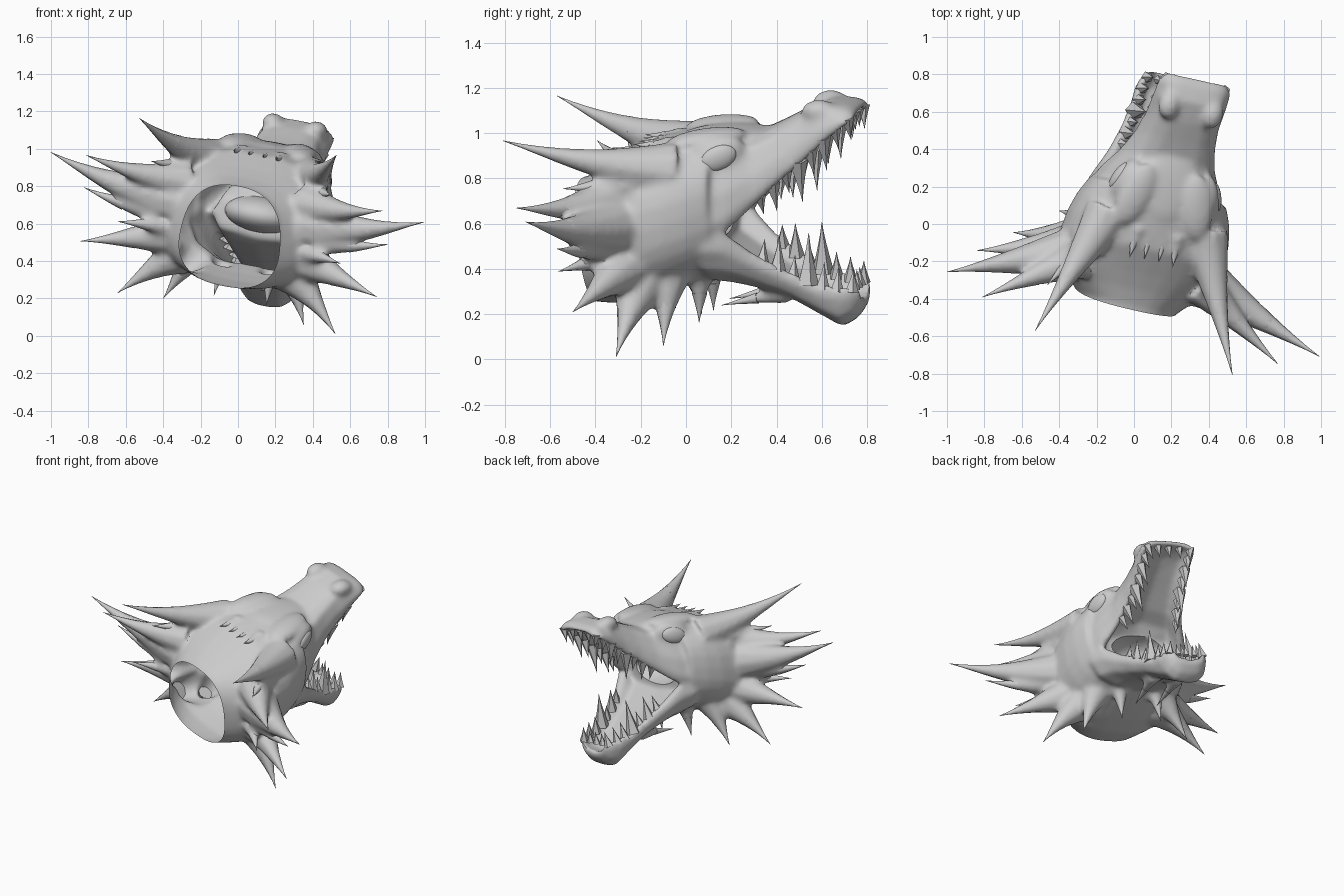
import bpy, bmesh, math
from mathutils import Vector, Matrix

if bpy.data.objects.get("Cube"):
    bpy.data.objects.remove(bpy.data.objects["Cube"], do_unlink=True)

GREY = (0.6, 0.6, 0.6, 1)
mat = bpy.data.materials.new("plain grey")
mat.use_nodes = True
mat.diffuse_color = GREY
mat.node_tree.nodes["Principled BSDF"].inputs["Base Color"].default_value = GREY

# Head frame: side, forward and up axes of the turned and tilted head
SIDE = Vector((0.958, -0.217, -0.18)).normalized()
FORWARD = Vector((0.221, 0.975, 0)).normalized()
UP = SIDE.cross(FORWARD)


def pose(obj):
    for v in obj.data.vertices:
        s, f, u = v.co
        v.co = SIDE * (s - 0.043) + FORWARD * f + UP * u


def make(name, bm):
    bmesh.ops.recalc_face_normals(bm, faces=bm.faces[:])
    mesh = bpy.data.meshes.new(name)
    bm.to_mesh(mesh)
    bm.free()
    obj = bpy.data.objects.new(name, mesh)
    bpy.context.collection.objects.link(obj)
    mesh.materials.append(mat)
    return obj


def smooth(obj, angle):
    bpy.ops.object.select_all(action="DESELECT")
    obj.select_set(True)
    bpy.context.view_layer.objects.active = obj
    bpy.ops.object.shade_smooth_by_angle(angle=math.radians(angle))


def loft(bm, rings):
    rows = [[bm.verts.new(p) for p in ring] for ring in rings]
    n = len(rows[0])
    for a, b in zip(rows, rows[1:]):
        for i in range(n):
            j = (i + 1) % n
            bm.faces.new((a[i], a[j], b[j], b[i]))
    bm.faces.new(rows[0])
    bm.faces.new(rows[-1][::-1])


def ball(bm, center, radii, tilt=0.0, turn=0.0):
    m = (Matrix.Translation(center) @ Matrix.Rotation(turn, 4, "Z")
         @ Matrix.Rotation(tilt, 4, "X") @ Matrix.Diagonal((*radii, 1)))
    bmesh.ops.create_uvsphere(bm, u_segments=24, v_segments=14, radius=1, matrix=m)


def spike(bm, base, tip, r, sides=8, droop=0.0, start=0.0, end=1.0):
    """Tapered horn with a slightly sagging middle, built between start and end."""
    a, b = Vector(base), Vector(tip)
    q = (b - a).to_track_quat("Z", "Y")
    rings = []
    for k in range(6):
        t = start + (end - start) * k / 5
        c = a.lerp(b, t) - Vector((0, 0, droop * math.sin(math.pi * t)))
        rad = r * (1 - t) ** 1.25 + 0.001
        rings.append([c + q @ Vector((rad * math.cos(x), rad * math.sin(x), 0))
                      for x in (math.tau * i / sides for i in range(sides))])
    loft(bm, rings)


def both(point):
    return [(s * point[0], point[1], point[2]) for s in (1, -1)]


def oval(f, w, low, high, n=32, power=0.82):
    ring = []
    for i in range(n):
        c, s = math.cos(math.tau * i / n), math.sin(math.tau * i / n)
        ring.append((w * math.copysign(abs(c) ** power, c), f,
                     (low + high) / 2 + (high - low) / 2 * math.copysign(abs(s) ** power, s)))
    return ring


def mirror_ring(f, half):
    """Closed ring from a half outline that starts and ends on the middle."""
    return ([(s, f, u) for s, u in half]
            + [(-s, f, u) for s, u in reversed(half[1:-1])])


def hollow(f):
    """How far the palate and mouth floor are sunk at this depth."""
    return max(0.0, min(1.0, (f - 0.05) / 0.2))


skin = bmesh.new()

# Skull and cheeks: forward, half width, bottom, top
loft(skin, [oval(*r) for r in [
    (-0.52, 0.245, 0.27, 0.79), (-0.43, 0.26, 0.265, 0.81), (-0.34, 0.345, 0.26, 0.85),
    (-0.25, 0.42, 0.26, 0.90), (-0.12, 0.45, 0.29, 0.98), (0.0, 0.44, 0.33, 1.01),
    (0.1, 0.415, 0.37, 1.03), (0.2, 0.37, 0.42, 1.03)]])

# Upper jaw: forward, half width, lip height, top height
upper = [(0.02, 0.30, 0.60, 0.97), (0.17, 0.365, 0.57, 1.02), (0.27, 0.325, 0.62, 1.02),
         (0.37, 0.265, 0.71, 1.02), (0.48, 0.225, 0.81, 1.07), (0.59, 0.205, 0.90, 1.125),
         (0.70, 0.205, 1.00, 1.165), (0.79, 0.205, 1.07, 1.155), (0.835, 0.17, 1.09, 1.13)]
rings = []
for f, w, lip, top in upper:
    h = top - lip
    d = hollow(f)
    rings.append(mirror_ring(f, [
        (0, top), (w * 0.45, top - h * 0.02), (w * 0.74, top - h * 0.14), (w * 0.95, lip + h * 0.45),
        (w, lip + h * 0.15), (w * 0.94, lip), (w * 0.8, lip + h * 0.05 * d),
        (w * 0.65, lip + h * 0.38 * d), (0, lip + h * 0.5 * d)]))
loft(skin, rings)

# Lower jaw: forward, half width, bottom height, lip height
lower = [(0.02, 0.30, 0.40, 0.62), (0.17, 0.365, 0.37, 0.62), (0.26, 0.325, 0.355, 0.61),
         (0.36, 0.27, 0.33, 0.52), (0.5, 0.215, 0.28, 0.43), (0.63, 0.18, 0.20, 0.365),
         (0.72, 0.17, 0.145, 0.35), (0.78, 0.15, 0.18, 0.345), (0.82, 0.11, 0.24, 0.32)]
rings = []
for f, w, low, lip in lower:
    h = lip - low
    d = hollow(f)
    rings.append(mirror_ring(f, [
        (0, low), (w * 0.5, low + h * 0.04), (w * 0.85, low + h * 0.3), (w, low + h * 0.7),
        (w * 0.97, lip), (w * 0.8, lip - h * 0.04 * d), (w * 0.62, lip - h * 0.4 * d),
        (0, lip - h * 0.5 * d)]))
loft(skin, rings)

# Brows, eye sockets, nostrils and nose ridge
for side in (1, -1):
    ball(skin, (side * 0.17, 0.16, 1.015), (0.09, 0.18, 0.045), 0.1, side * 0.25)
    ball(skin, (side * 0.24, 0.225, 0.95), (0.05, 0.13, 0.08), 0.35, side * 0.35)
    ball(skin, (side * 0.12, 0.665, 1.13), (0.06, 0.08, 0.05))
ball(skin, (0, 0.24, 1.015), (0.15, 0.2, 0.03))

# Horns, side frill and chin spikes: base, tip, base radius, sag
spikes = [
    ((0.27, 0.02, 0.89), (0.55, -0.673, 1.075), 0.125, 0.025),
    ((0.36, -0.22, 0.66), (1.04, -0.472, 0.80), 0.14, 0.03),
    ((0.45, -0.27, 0.60), (0.847, -0.379, 0.644), 0.08, 0.02),
    ((0.34, -0.24, 0.77), (0.825, -0.561, 0.823), 0.11, 0.02),
    ((0.34, -0.18, 0.48), (0.825, -0.324, 0.356), 0.12, 0),
    ((0.36, -0.25, 0.52), (0.62, -0.43, 0.50), 0.07, 0),
    ((0.28, -0.13, 0.40), (0.608, -0.187, 0.113), 0.13, -0.02),
    ((0.25, -0.02, 0.41), (0.391, -0.02, 0.124), 0.10, -0.01),
    ((0.13, 0.1, 0.42), (0.146, 0.09, 0.185), 0.07, 0),
    ((0.34, -0.16, 0.84), (0.50, -0.42, 0.85), 0.08, 0),
    ((0.09, 0.48, 0.31), (0.08, 0.18, 0.25), 0.05, 0),
    ((0.11, -0.02, 0.965), (0.12, -0.18, 0.98), 0.05, 0),
    ((0.04, -0.02, 0.965), (0.04, -0.17, 0.98), 0.04, 0)]
horns = bmesh.new()
for base, tip, r, droop in spikes:
    for a, b in zip(both(base), both(tip)):
        spike(skin, a, b, r * 1.05, 10, droop, 0, 0.6)
        spike(horns, a, b, r, 8, droop, 0.45, 1)

# Fuse the skin, hollow the throat and open the neck
head = make("head_skin", skin)
bm = bmesh.new()
ball(bm, (0, 0.27, 0.65), (0.21, 0.20, 0.10))
throat = make("throat_cutter", bm)
throat.hide_render = True
fuse = head.modifiers.new("fuse", "REMESH")
fuse.mode = "VOXEL"
fuse.voxel_size = 0.014
soft = head.modifiers.new("soft", "SMOOTH")
soft.factor, soft.iterations = 0.5, 14
cut = head.modifiers.new("hollow", "BOOLEAN")
cut.operation, cut.object = "DIFFERENCE", throat
bpy.context.view_layer.objects.active = head
for name in [m.name for m in head.modifiers]:
    bpy.ops.object.modifier_apply(modifier=name)
bpy.data.objects.remove(throat, do_unlink=True)
bm = bmesh.new()
bm.from_mesh(head.data)
neck = [f for f in bm.faces if abs(f.calc_center_median().x) < 0.36]
parts = set(neck) | {e for f in neck for e in f.edges} | {v for f in neck for v in f.verts}
bmesh.ops.bisect_plane(bm, geom=list(parts), plane_co=(0, -0.43, 0.65),
                       plane_no=(0, -1, -0.13), clear_outer=True)
bm.to_mesh(head.data)
bm.free()
pose(head)
smooth(head, 45)
frill = make("horns_and_spikes", horns)
pose(frill)
smooth(frill, 60)

# Eyes
bm = bmesh.new()
for side in (1, -1):
    ball(bm, (side * 0.27, 0.235, 0.945), (0.03, 0.085, 0.055), 0.35, side * 0.35)
eyes = make("eyes", bm)
pose(eyes)
smooth(eyes, 60)


# Teeth along both lips
def on_lip(rows, f, col):
    for a, b in zip(rows, rows[1:]):
        if a[0] <= f <= b[0]:
            t = (f - a[0]) / (b[0] - a[0])
            return a[1] + (b[1] - a[1]) * t, a[col] + (b[col] - a[col]) * t


def teeth(name, rows, col, lengths, start, end, way):
    bm = bmesh.new()
    for i, length in enumerate(lengths):
        f = start + (end - start) * i / (len(lengths) - 1)
        w, u = on_lip(rows, f, col)
        for a, b in zip(both((w * 0.82, f, u - way * 0.03)),
                        both((w * 0.7, f + 0.01, u + way * length))):
            spike(bm, a, b, 0.022 + length * 0.14, 5)
    for s in (-0.4, 0, 0.4):
        w, u = on_lip(rows, end, col)
        spike(bm, (s * w, end, u - way * 0.03), (s * w, end, u + way * 0.05), 0.025, 5)
    obj = make(name, bm)
    pose(obj)
    smooth(obj, 30)


teeth("upper_teeth", upper, 2, (0.06, 0.10, 0.07, 0.16, 0.09, 0.12, 0.07, 0.07), 0.4, 0.8, -1)
teeth("lower_teeth", lower, 3, (0.07, 0.12, 0.07, 0.2, 0.09, 0.08, 0.07), 0.4, 0.78, 1)
